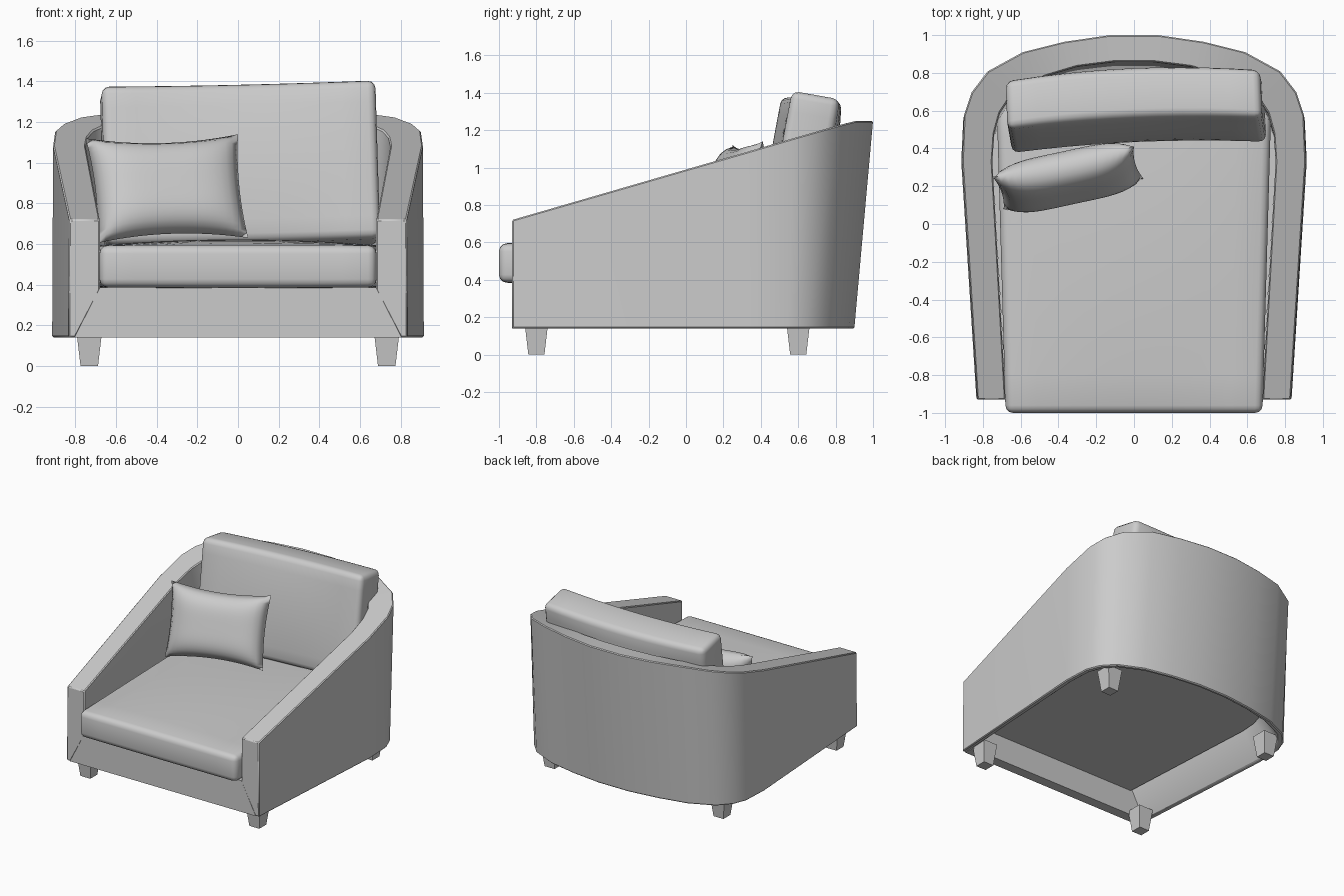
import bpy, bmesh
from math import radians
from mathutils import Vector

if "Cube" in bpy.data.objects:
    bpy.data.objects.remove(bpy.data.objects["Cube"])


def make(name, bm, angle=35):
    bmesh.ops.recalc_face_normals(bm, faces=bm.faces)
    me = bpy.data.meshes.new(name)
    bm.to_mesh(me)
    bm.free()
    ob = bpy.data.objects.new(name, me)
    bpy.context.collection.objects.link(ob)
    bpy.ops.object.select_all(action='DESELECT')
    ob.select_set(True)
    bpy.context.view_layer.objects.active = ob
    bpy.ops.object.shade_smooth_by_angle(angle=radians(angle))
    return ob


# wrap-around shell: right half plan of the top edge, outer and inner
OUT = [(.83, -.93), (.91, .33), (.9, .58), (.86, .70), (.775, .81), (.59, .91), (.37, .965), (.13, 1.0)]
INN = [(.68, -.93), (.75, .33), (.74, .48), (.71, .59), (.645, .69), (.47, .785), (.3, .835), (.1, .86)]
BASE, DECK, TOP = .14, .37, 1.25


def full(half):
    return half + [(-x, y) for x, y in reversed(half)]


def lean(x, y, z):
    w = max(0, (y - .33) / .67) * .1
    return Vector((x, y - w * (TOP - z) / (TOP - BASE), z))


def top(x, y):
    return lean(x, y, min(.72 + .29 * (y + .93), TOP))


outer, inner = full(OUT), full(INN)
bm = bmesh.new()
rings = []
for o, i in zip(outer, inner):
    ob_ = lean(o[0] * 1.005, o[1], BASE)
    ib_ = ob_.lerp(lean(i[0], i[1], BASE), .22)
    rings.append([bm.verts.new(p) for p in (ob_, top(*o), top(*i), lean(i[0], i[1], DECK), ib_)])
for a, b in zip(rings, rings[1:]):
    for k in range(5):
        n = (k + 1) % 5
        bm.faces.new((a[k], b[k], b[n], a[n]))
bm.faces.new(rings[0])
bm.faces.new(rings[-1])
shell = make("shell", bm)
bev = shell.modifiers.new("soft_edges", 'BEVEL')
bev.width, bev.segments, bev.limit_method, bev.angle_limit = .007, 1, 'ANGLE', radians(50)

# front rail with mitred ends
bm = bmesh.new()
prof = [(-.805, BASE), (.805, BASE), (.68, .385), (-.68, .385)]
f = bm.faces.new([bm.verts.new((x, -.93, z)) for x, z in prof])
ext = bmesh.ops.extrude_face_region(bm, geom=[f])
bmesh.ops.translate(bm, vec=(0, .08, 0), verts=[v for v in ext["geom"] if isinstance(v, bmesh.types.BMVert)])
make("front_rail", bm)

# deck under the seat
bm = bmesh.new()
f = bm.faces.new([bm.verts.new(lean(x, max(y, -.9), .34)) for x, y in inner])
ext = bmesh.ops.extrude_face_region(bm, geom=[f])
bmesh.ops.translate(bm, vec=(0, 0, .02), verts=[v for v in ext["geom"] if isinstance(v, bmesh.types.BMVert)])
make("deck", bm)


# rounded, crowned cushion; local z is the thin axis
def cushion(name, size, loc, rot, crown, bend=0, flare=0, r=.04):
    bm = bmesh.new()
    bmesh.ops.create_cube(bm, size=1)
    bmesh.ops.scale(bm, vec=size, verts=bm.verts)
    bmesh.ops.bevel(bm, geom=bm.edges[:], offset=r, segments=3, profile=.5, affect='EDGES')
    long_edges = [e for e in bm.edges if e.calc_length() > .3]
    bmesh.ops.subdivide_edges(bm, edges=long_edges, cuts=9, use_grid_fill=True)
    for v in bm.verts:
        u, w, t = (2 * v.co[k] / size[k] for k in range(3))
        v.co.z += crown * t * (1 - u * u) * (1 - w * w) - bend * (1 - u * u)
        v.co.x *= 1 + flare * (w + 1) / 2
    ob = make(name, bm, 50)
    ob.location = loc
    ob.rotation_euler = [radians(a) for a in rot]
    return ob


cushion("seat_cushion", (1.36, 1.66, .205), (0, -.17, .49), (0, 0, 0), .03, flare=.07)
cushion("back_cushion", (1.35, .79, .26), (.01, .595, .985), (80, -1.3, 2.5), .03, bend=.035)

# throw pillow: pinched grid stretched between four corners, bulging both ways
TL, TR = Vector((-.75, .25, 1.12)), Vector((0, .41, 1.14))
BL, BR = Vector((-.69, .08, .605)), Vector((.05, .24, .63))
normal = (BR - BL).cross(TL - BL).normalized()
N = 20
bm = bmesh.new()
for side in (-1, 1):
    grid = []
    for i in range(N + 1):
        row = []
        for j in range(N + 1):
            u, v = 2 * i / N - 1, 2 * j / N - 1
            bulge = .11 * max(0, (1 - u ** 4) * (1 - v ** 4)) ** .6
            s = (u * (1 - .05 * (1 - v * v)) + 1) / 2
            t = (v * (1 - .13 * (1 - u * u)) + 1) / 2
            p = BL.lerp(BR, s).lerp(TL.lerp(TR, s), t)
            row.append(bm.verts.new(p + normal * bulge * side))
        grid.append(row)
    for i in range(N):
        for j in range(N):
            bm.faces.new((grid[i][j], grid[i + 1][j], grid[i + 1][j + 1], grid[i][j + 1]))
bmesh.ops.remove_doubles(bm, verts=bm.verts, dist=.0005)
make("throw_pillow", bm, 80)

# four tapered legs
for row, y in (("front", -.80), ("rear", .60)):
    for side, s in (("left", -1), ("right", 1)):
        bm = bmesh.new()
        bmesh.ops.create_cube(bm, size=1)
        for v in bm.verts:
            h = .063 if v.co.z > 0 else .043
            v.co = (s * .732 + 2 * v.co.x * h, y + 2 * v.co.y * h, .17 if v.co.z > 0 else 0)
        make(f"{row}_{side}_leg", bm)
